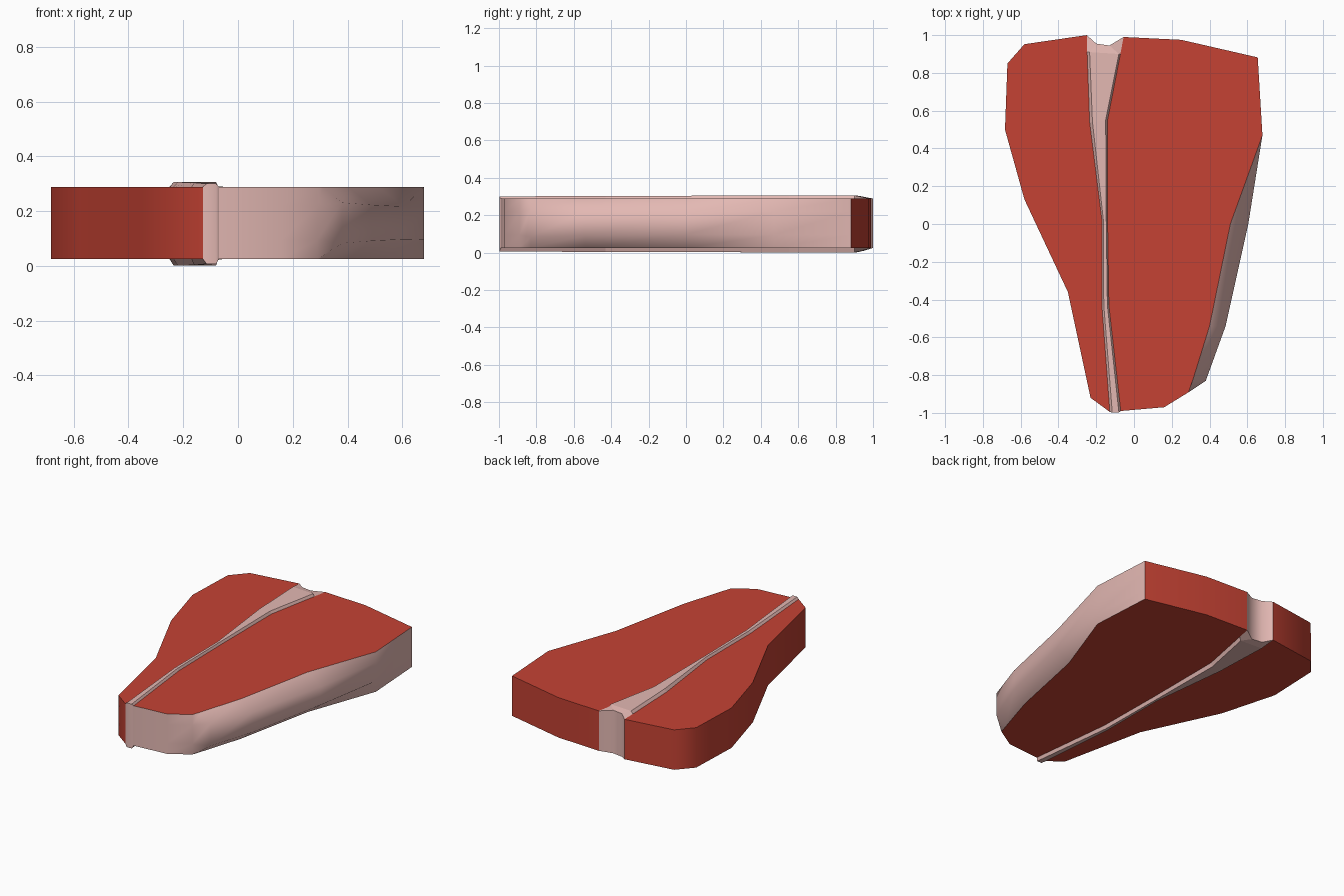
import bpy, bmesh

if "Cube" in bpy.data.objects:
    bpy.data.objects.remove(bpy.data.objects["Cube"])

def material(name, rgb):
    m = bpy.data.materials.new(name)
    m.diffuse_color = (*rgb, 1)
    m.use_nodes = True
    m.node_tree.nodes["Principled BSDF"].inputs["Base Color"].default_value = m.diffuse_color
    return m

RED = material("raw_meat_red", (0.56, 0.055, 0.034))
PINK = material("fat_and_bone_pink", (0.77, 0.48, 0.45))
TOP, BOTTOM = 0.289, 0.025

def finish(bm, name):
    bmesh.ops.remove_doubles(bm, verts=bm.verts, dist=0.0005)
    bmesh.ops.recalc_face_normals(bm, faces=bm.faces)
    # crisp edge wherever the colour changes
    for e in bm.edges:
        if len({f.material_index for f in e.link_faces}) > 1:
            e.smooth = False
    me = bpy.data.meshes.new(name)
    bm.to_mesh(me)
    bm.free()
    me.materials.append(RED)
    me.materials.append(PINK)
    bpy.context.collection.objects.link(bpy.data.objects.new(name, me))

def slab(name, seam, rim, pink_walls=()):
    """Flat meat slab: open along the bone seam, walled along the rim.
    A rim point is (x, y) or (x, y, bulge_x, bulge_y, bulge_inset)."""
    bm = bmesh.new()
    columns = []
    for p in rim:
        x, y, ox, oy, dz = p if len(p) == 5 else (*p, *p, 0.07)
        columns.append([bm.verts.new(c) for c in (
            (x, y, TOP), (ox, oy, TOP - dz), (ox, oy, BOTTOM + dz), (x, y, BOTTOM))])
    for level, z in ((0, TOP), (3, BOTTOM)):
        bm.faces.new([c[level] for c in columns] + [bm.verts.new((x, y, z)) for x, y in seam])
    for i, (a, b) in enumerate(zip(columns, columns[1:])):
        for k in range(3):
            f = bm.faces.new((a[k], b[k], b[k + 1], a[k + 1]))
            f.smooth = True
            f.material_index = int(i in pink_walls)
    finish(bm, name)

# seam lines on both sides of the bone, back to front
left = [(-0.25, 1.0), (-0.235, 0.54), (-0.17, 0.02), (-0.17, -0.43), (-0.128, -0.995)]
right = [(-0.055, 0.99), (-0.14, 0.55), (-0.14, 0.02), (-0.133, -0.43), (-0.07, -0.99)]

# small side of the steak
slab("tenderloin_meat", left[1:4],
     [left[4], (-0.23, -0.92), (-0.35, -0.36), (-0.58, 0.13), (-0.683, 0.5),
      (-0.67, 0.85), (-0.58, 0.952), left[0]])

# large side with the bulging fat rim
slab("strip_meat_with_fat", right[3:0:-1],
     [right[0], (0.25, 0.975), (0.655, 0.882), (0.68, 0.47),
      (0.51, 0.0, 0.605, 0.0, 0.072), (0.40, -0.54, 0.485, -0.54, 0.066),
      (0.31, -0.83, 0.38, -0.83, 0.058), (0.29, -0.89), (0.16, -0.97), right[4]],
     pink_walls=range(2, 9))

# bone: raised ridge on both faces, notched at the back end
bm = bmesh.new()
crown = [((-0.20, 0.955), (-0.13, 0.945), 0.296),
         ((-0.22, 0.54), (-0.15, 0.55), 0.306), ((-0.162, 0.02), (-0.147, 0.02), 0.304),
         ((-0.16, -0.43), (-0.141, -0.43), 0.304), ((-0.115, -0.998), (-0.08, -0.998), 0.300)]
rows = [(l, a, b, r, z) for l, r, (a, b, z) in zip(left, right, crown)]
rows.insert(1, ((-0.248, 0.91), (-0.235, 0.91), (-0.08, 0.90), (-0.072, 0.90), 0.306))
rings = []
for l, a, b, r, z in rows:
    low = 0.307 - z
    rings.append([[bm.verts.new((*p, h)) for p, h in zip((l, a, b, r), hs)]
                  for hs in ((TOP, z, z, TOP), (BOTTOM, low, low, BOTTOM))])
for p, q in zip(rings, rings[1:]):
    for s in range(2):
        for k in range(3):
            bm.faces.new((p[s][k], p[s][k + 1], q[s][k + 1], q[s][k]))
for end in (rings[0], rings[-1]):
    for k in range(3):
        f = bm.faces.new((end[0][k], end[0][k + 1], end[1][k + 1], end[1][k]))
        f.smooth = True
for f in bm.faces:
    f.material_index = 1
finish(bm, "t_bone")
